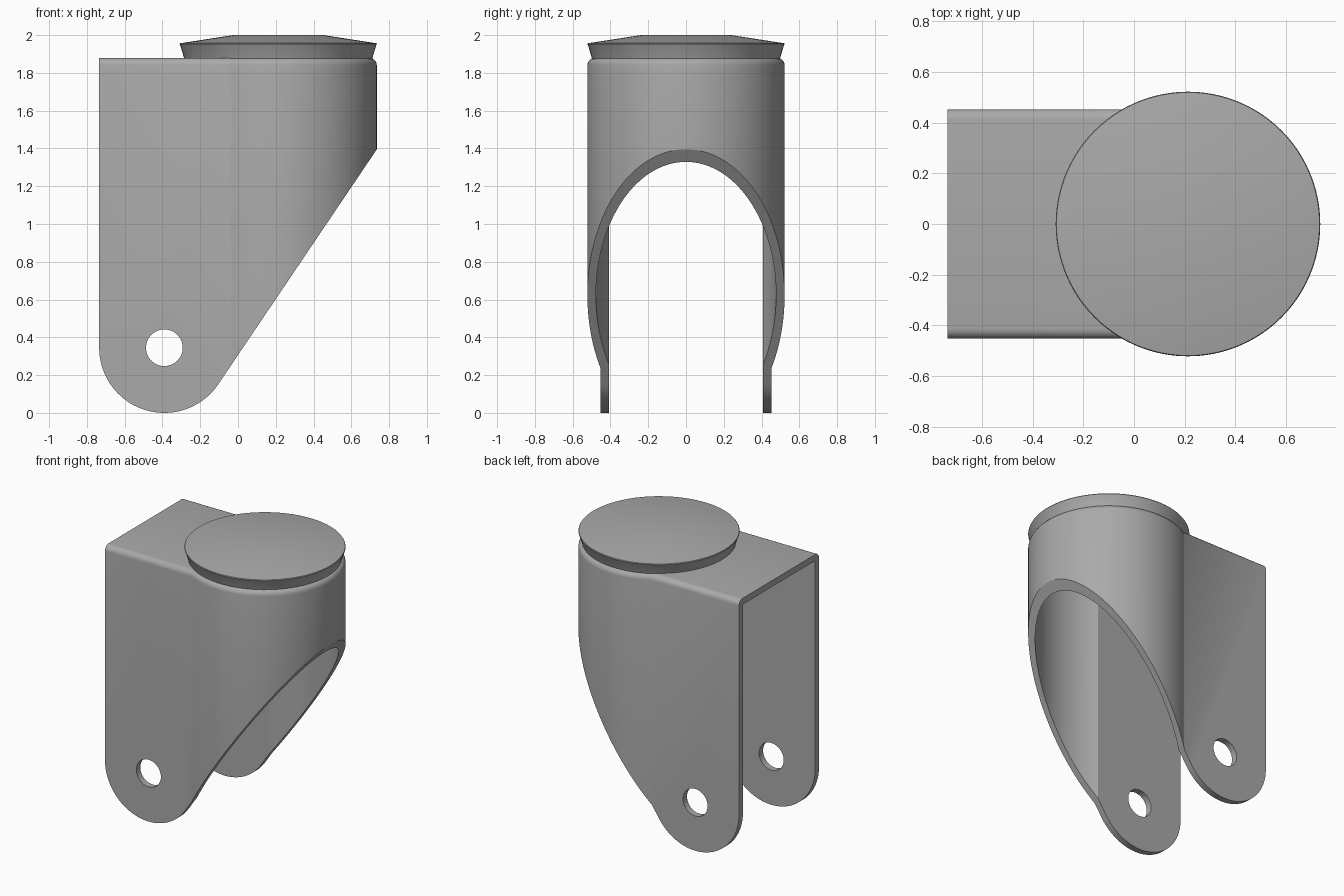
import bpy, bmesh, math
from mathutils import Vector

cube = bpy.data.objects.get("Cube")
if cube:
    bpy.data.objects.remove(cube, do_unlink=True)

# Main dimensions
TOP, BACK, WALL = 1.88, -0.735, 0.045
SWIVEL_X, SWIVEL_R, HALF_W = 0.213, 0.522, 0.452
AXLE_X, AXLE_R = -0.39, 0.345

steel = bpy.data.materials.new("grey steel")
steel.use_nodes = True
colour = (0.40, 0.40, 0.40, 1)
steel.diffuse_color = colour
steel.node_tree.nodes["Principled BSDF"].inputs["Base Color"].default_value = colour


def arc(cx, cy, r, start, end, n):
    return [(cx + r * math.cos(start + (end - start) * i / n),
             cy + r * math.sin(start + (end - start) * i / n)) for i in range(n + 1)]


def prism(name, points, direction, round_top=0):
    """Extrude a closed outline; optionally round the rim of its far end."""
    bm = bmesh.new()
    face = bm.faces.new([bm.verts.new(p) for p in points])
    ext = bmesh.ops.extrude_face_region(bm, geom=[face])["geom"]
    bmesh.ops.translate(bm, vec=Vector(direction),
                        verts=[g for g in ext if isinstance(g, bmesh.types.BMVert)])
    bmesh.ops.recalc_face_normals(bm, faces=bm.faces)
    if round_top:
        cap = [g for g in ext if isinstance(g, bmesh.types.BMFace)][0]
        bmesh.ops.bevel(bm, geom=list(cap.edges), offset=round_top, segments=5,
                        profile=0.5, affect='EDGES')
    return to_object(name, bm)


def to_object(name, bm):
    mesh = bpy.data.meshes.new(name)
    bm.to_mesh(mesh)
    bm.free()
    mesh.materials.append(steel)
    obj = bpy.data.objects.new(name, mesh)
    bpy.context.collection.objects.link(obj)
    return obj


def combine(obj, cutter, operation):
    mod = obj.modifiers.new(cutter.name, 'BOOLEAN')
    mod.operation, mod.object, mod.solver = operation, cutter, 'EXACT'
    bpy.context.view_layer.objects.active = obj
    bpy.ops.object.modifier_apply(modifier=mod.name)
    bpy.data.objects.remove(cutter, do_unlink=True)


def smooth(obj, angle):
    bpy.ops.object.select_all(action='DESELECT')
    obj.select_set(True)
    bpy.context.view_layer.objects.active = obj
    bpy.ops.object.shade_smooth_by_angle(angle=math.radians(angle))


def keyhole(radius, half_width, back, z):
    """Plan outline: round swivel housing with two straight cheeks."""
    a = math.pi - math.asin(half_width / radius)
    outline = [(back, -half_width)] + arc(SWIVEL_X, 0, radius, -a, a, 96) + [(back, half_width)]
    return [(x, y, z) for x, y in outline]


# Bracket shell: rounded keyhole block hollowed out from below and behind
bracket = prism("fork_bracket", keyhole(SWIVEL_R, HALF_W, -0.9, -0.2),
                (0, 0, TOP + 0.2), round_top=0.04)
combine(bracket, prism("cavity", keyhole(SWIVEL_R - WALL, HALF_W - WALL, -1.2, -0.4),
                       (0, 0, TOP - WALL + 0.4)), 'DIFFERENCE')

# Side silhouette: upright back, round axle end, slanted front edge
slant = Vector((0.56, 0.83)).normalized()
tilt = math.atan2(-slant.x, slant.y)
side = arc(AXLE_X, AXLE_R, AXLE_R, -math.pi, tilt, 40)
reach = (1.0 - side[-1][0]) / slant.x
side += [(1.0, side[-1][1] + slant.y * reach), (1.0, 2.3), (BACK, 2.3)]
combine(bracket, prism("silhouette", [(x, -1, z) for x, z in side], (0, 2, 0)), 'INTERSECT')

# Axle hole through both cheeks
hole = arc(AXLE_X, AXLE_R, 0.097, 0, 2 * math.pi, 48)[:-1]
combine(bracket, prism("axle_hole", [(x, -1, z) for x, z in hole], (0, 2, 0)), 'DIFFERENCE')
smooth(bracket, 30)

# Swivel cap: flared rim under a shallow crown
bm = bmesh.new()
profile = [(0, TOP - 0.01), (0.495, TOP - 0.01), (0.499, TOP), (0.519, 1.947), (0.522, 1.952),
           (0.519, 1.957), (0.24, 2.0), (0, 2.0)]
verts = [bm.verts.new((r, 0, z)) for r, z in profile]
edges = [bm.edges.new(pair) for pair in zip(verts, verts[1:])]
bmesh.ops.spin(bm, geom=verts + edges, cent=(0, 0, 0), axis=(0, 0, 1),
               angle=2 * math.pi, steps=96)
bmesh.ops.remove_doubles(bm, verts=bm.verts, dist=0.0005)
bmesh.ops.recalc_face_normals(bm, faces=bm.faces)
cap = to_object("swivel_cap", bm)
cap.location.x = SWIVEL_X
smooth(cap, 35)
